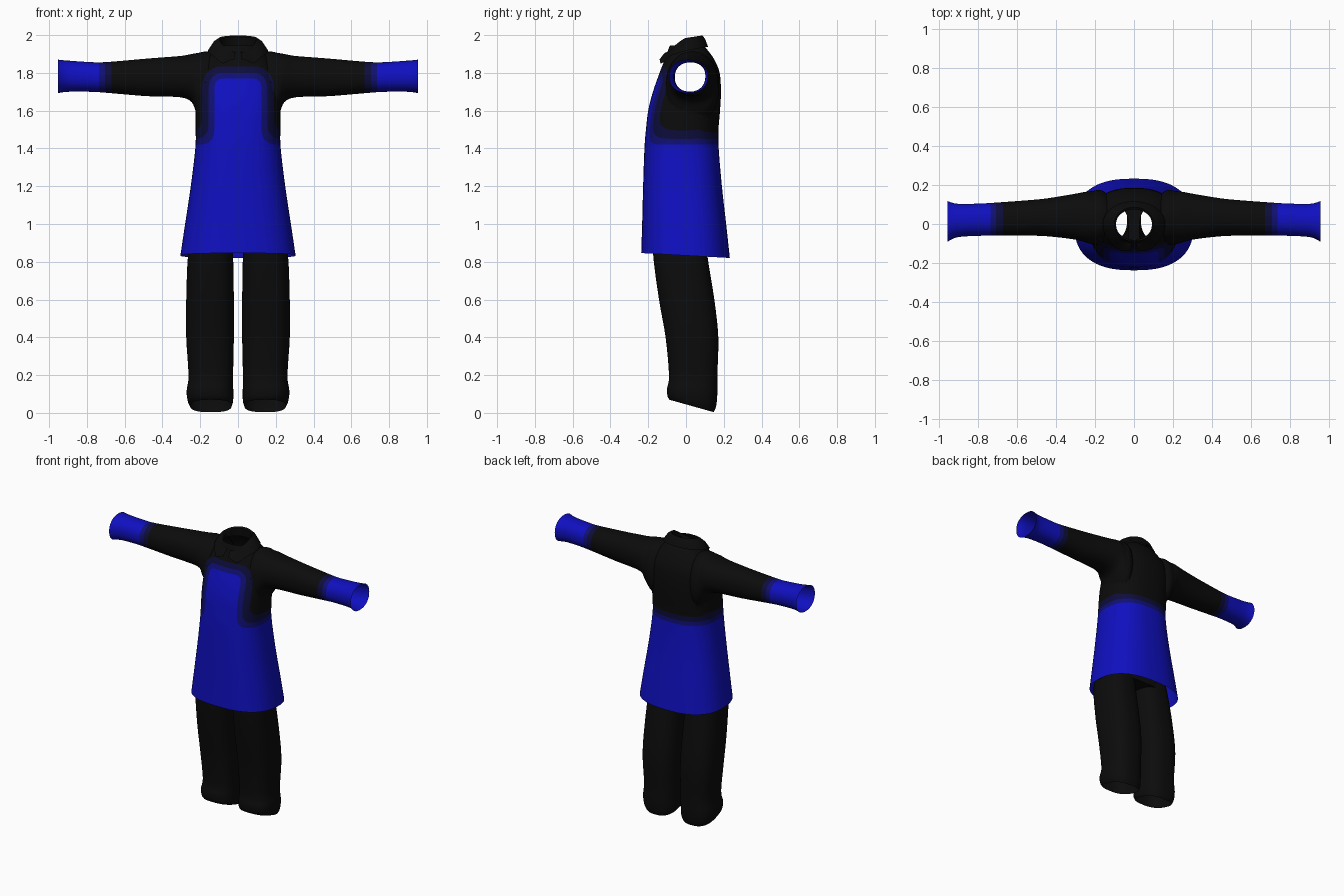
import bpy, bmesh, math
from mathutils import Vector

if "Cube" in bpy.data.objects:
    bpy.data.objects.remove(bpy.data.objects["Cube"])

SEG = 64


def material(name, rgb):
    m = bpy.data.materials.new(name)
    m.diffuse_color = (*rgb, 1)
    m.use_nodes = True
    m.node_tree.nodes["Principled BSDF"].inputs["Base Color"].default_value = m.diffuse_color
    return m


BLUE = material("blue cloth", (0.005, 0.005, 0.53))
NAVY = material("navy fade", (0.005, 0.005, 0.17))
DARK = material("dark navy fade", (0.004, 0.004, 0.045))
BLACK = material("black cloth", (0.0035, 0.0035, 0.0035))


def smooth_rows(rows, steps=4):
    """Catmull-Rom interpolation between the given stations."""
    out = []
    for i in range(len(rows) - 1):
        p0, p1, p2, p3 = (rows[max(i - 1, 0)], rows[i], rows[i + 1],
                          rows[min(i + 2, len(rows) - 1)])
        for s in range(steps):
            t = s / steps
            out.append([b + 0.5 * t * (c - a + t * (2 * a - 5 * b + 4 * c - d
                        + t * (3 * (b - c) + d - a)))
                        for a, b, c, d in zip(p0, p1, p2, p3)])
    return out + [list(rows[-1])]


def loft(name, rows, axis, power, mirror=1):
    """Closed tube; row = position, u min, u max, v min, v max, tilt along y."""
    bm = bmesh.new()
    rings = []
    for pos, u0, u1, v0, v1, tilt in smooth_rows(rows):
        ring = []
        for k in range(SEG):
            a = 2 * math.pi * k / SEG
            c, s = math.cos(a), math.sin(a)
            c = math.copysign(abs(c) ** (2 / power), c)
            s = math.copysign(abs(s) ** (2 / power), s)
            u = (u0 + u1) / 2 + c * (u1 - u0) / 2
            v = (v0 + v1) / 2 + s * (v1 - v0) / 2
            co = (u * mirror, v, pos + tilt * v) if axis == 'Z' else (pos * mirror, u, v)
            ring.append(bm.verts.new(co))
        rings.append(ring)
    for r, q in zip(rings, rings[1:]):
        for k in range(SEG):
            n = (k + 1) % SEG
            bm.faces.new((r[k], r[n], q[n], q[k]))
    bm.faces.new(rings[0])
    bm.faces.new(rings[-1])
    bmesh.ops.recalc_face_normals(bm, faces=bm.faces)
    return to_object(name, bm)


def to_object(name, bm):
    me = bpy.data.meshes.new(name)
    bm.to_mesh(me)
    bm.free()
    ob = bpy.data.objects.new(name, me)
    bpy.context.collection.objects.link(ob)
    return ob


def unite(base, others, is_opening):
    """Merge closed tubes into one shell and open its ends."""
    for o in others:
        mod = base.modifiers.new("join", 'BOOLEAN')
        mod.operation, mod.solver, mod.object = 'UNION', 'EXACT', o
    dg = bpy.context.evaluated_depsgraph_get()
    me = bpy.data.meshes.new_from_object(base.evaluated_get(dg))
    base.modifiers.clear()
    base.data = me
    for o in others:
        bpy.data.objects.remove(o)
    bm = bmesh.new()
    bm.from_mesh(me)
    bm.normal_update()
    ends = [f for f in bm.faces if is_opening(f.calc_center_median(), f.normal)]
    bmesh.ops.delete(bm, geom=ends, context='FACES')
    bm.to_mesh(me)
    bm.free()


def finish(ob, mats, angle=50):
    ob.data.materials.clear()
    for m in mats:
        ob.data.materials.append(m)
    bpy.ops.object.select_all(action='DESELECT')
    ob.select_set(True)
    bpy.context.view_layer.objects.active = ob
    bpy.ops.object.shade_smooth_by_angle(angle=math.radians(angle))


# Tunic: body with two sleeves
tunic = loft("tunic", [
    (0.833, -.305, .305, -.237, .232, -.055), (1.0, -.28, .28, -.232, .213, -.02),
    (1.2, -.25, .25, -.227, .19, 0), (1.4, -.226, .226, -.22, .173, 0),
    (1.5, -.224, .224, -.212, .172, 0), (1.6, -.224, .224, -.2, .18, 0),
    (1.7, -.22, .22, -.175, .185, 0), (1.8, -.205, .205, -.14, .178, 0),
    (1.87, -.17, .17, -.113, .15, 0), (1.92, -.125, .125, -.095, .115, 0),
    (1.945, -.1, .1, -.085, .09, 0)], 'Z', 2.5)
sleeves = [loft("sleeve", [
    (.08, -.07, .1, 1.58, 1.88, 0), (.16, -.105, .17, 1.53, 1.912, 0),
    (.215, -.103, .168, 1.58, 1.905, 0), (.245, -.095, .165, 1.645, 1.9, 0),
    (.3, -.08, .155, 1.67, 1.89, 0), (.4, -.067, .138, 1.675, 1.882, 0),
    (.5, -.06, .125, 1.678, 1.874, 0), (.7, -.06, .11, 1.695, 1.857, 0),
    (.78, -.06, .105, 1.7, 1.857, 0), (.9, -.067, .103, 1.7, 1.865, 0),
    (.953, -.09, .117, 1.693, 1.87, 0)], 'X', 2.2, m) for m in (1, -1)]
unite(tunic, sleeves, lambda c, n: (c.z < .87 and n.z < -.9) or
      (c.z > 1.93 and n.z > .9) or (abs(c.x) > .945 and abs(n.x) > .9))


def blue_distance(p):
    """Distance outside the blue areas: skirt, front panel and cuffs."""
    r = 0.04
    dx, dz = abs(p.x) - 0.125 + r, p.z - 1.77 + r
    panel = math.hypot(max(dx, 0), max(dz, 0)) + min(max(dx, dz), 0) - r
    panel = max(panel, p.y + 0.02)
    skirt = p.z - 1.42
    k = 0.08
    h = max(k - abs(panel - skirt), 0) / k
    return min(min(panel, skirt) - h * h * k / 4, 0.735 - abs(p.x))


# Cut clean colour borders into the tunic, then colour the bands between them
LEVELS = (0.0, 0.03, 0.065)
bm = bmesh.new()
bm.from_mesh(tunic.data)
bmesh.ops.triangulate(bm, faces=bm.faces)
for level in LEVELS:
    new = []
    for e in list(bm.edges):
        a, b = (blue_distance(v.co) - level for v in e.verts)
        if a * b < 0 and min(abs(a), abs(b)) > 1e-5:
            new.append(bmesh.utils.edge_split(e, e.verts[0], a / (a - b))[1])
    bmesh.ops.connect_verts(bm, verts=new)
    bmesh.ops.triangulate(bm, faces=[f for f in bm.faces if len(f.verts) > 4])
for f in bm.faces:
    d = blue_distance(f.calc_center_median())
    f.material_index = sum(d > level for level in LEVELS)
indices = [f.material_index for f in bm.faces]
bm.to_mesh(tunic.data)
bm.free()
finish(tunic, (BLUE, NAVY, DARK, BLACK))
tunic.data.polygons.foreach_set("material_index", indices)

# Trousers: hidden hips with two open legs
trousers = loft("trousers", [
    (.87, -.262, .262, -.172, .11, 0), (1.0, -.24, .24, -.175, .12, 0),
    (1.1, -.215, .215, -.17, .13, 0)], 'Z', 2.6)
legs = [loft("leg", [
    (.045, .035, .252, -.088, .147, -.28), (.07, .026, .266, -.098, .16, -.2),
    (.12, .025, .272, -.1, .166, -.1), (.2, .026, .262, -.09, .166, 0),
    (.4, .022, .274, -.108, .171, 0), (.6, .022, .274, -.143, .15, 0),
    (.84, .026, .264, -.174, .112, 0), (.95, .03, .235, -.165, .105, 0)],
    'Z', 2.6, m) for m in (1, -1)]
unite(trousers, legs, lambda c, n: (c.z < .1 and n.z < -.8) or
      (c.z > 1.09 and n.z > .9))
finish(trousers, (BLACK,))

# Fold-over collar, split at the front with two points
bm = bmesh.new()
rows = []
COUNT = 48
for i in range(COUNT + 1):
    a = 0.12 + (2 * math.pi - 0.24) * i / COUNT
    s, f = math.sin(a), math.cos(a)
    front, back = max(f, 0), max(-f, 0)
    top = 1.985 + 0.013 * back - 0.075 * front ** 1.3
    point = math.exp(-((min(a, 2 * math.pi - a) - 0.55) / 0.25) ** 2)
    edge = 1.918 + 0.02 * back - 0.045 * front - 0.03 * point
    ys = lambda fy, by: -fy * front + by * back
    rows.append([bm.verts.new(co) for co in (
        (.095 * s, ys(.08, .082), min(1.93, top - .02)),
        (.092 * s, ys(.088, .075), top - .008),
        (.1 * s, ys(.096, .086), top),
        (.128 * s, ys(.115, .1), (top + edge) / 2 + .014),
        (.16 * s, ys(.14 + .012 * point, .117), edge))])
for r, q in zip(rows, rows[1:]):
    for j in range(4):
        bm.faces.new((r[j], r[j + 1], q[j + 1], q[j]))
bmesh.ops.recalc_face_normals(bm, faces=bm.faces)
finish(to_object("collar", bm), (BLACK,))
